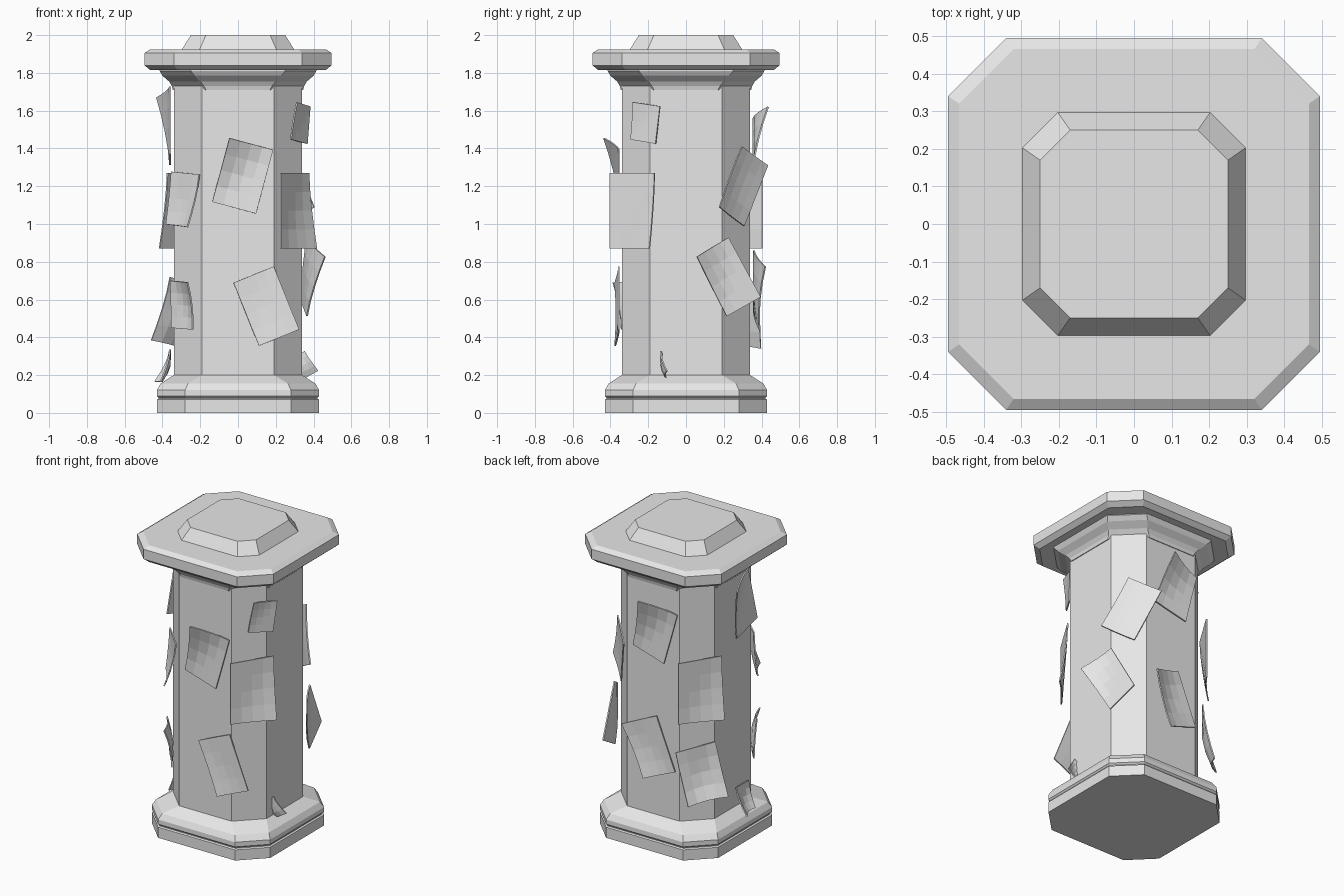
import bpy
import bmesh
from math import radians, cos, sin
from mathutils import Vector, Matrix

old = bpy.data.objects.get("Cube")
if old:
    bpy.data.objects.remove(old, do_unlink=True)

# One plain grey for everything
grey = bpy.data.materials.new("plain_grey")
grey.use_nodes = True
grey.diffuse_color = (0.8, 0.8, 0.8, 1)
grey.node_tree.nodes["Principled BSDF"].inputs["Base Color"].default_value = (0.8, 0.8, 0.8, 1)


def finish(name, bm):
    bmesh.ops.recalc_face_normals(bm, faces=bm.faces)
    mesh = bpy.data.meshes.new(name)
    bm.to_mesh(mesh)
    bm.free()
    mesh.materials.append(grey)
    obj = bpy.data.objects.new(name, mesh)
    bpy.context.collection.objects.link(obj)
    return obj


def chamfered_stack(name, profile):
    """Loft square rings with cut corners: (half width, half flat edge, height)."""
    bm = bmesh.new()
    rings = []
    for h, c, z in profile:
        outline = [(h, -c), (h, c), (c, h), (-c, h), (-h, c), (-h, -c), (-c, -h), (c, -h)]
        rings.append([bm.verts.new((x, y, z)) for x, y in outline])
    for low, high in zip(rings, rings[1:]):
        for i in range(8):
            j = (i + 1) % 8
            bm.faces.new((low[i], low[j], high[j], high[i]))
    bm.faces.new(rings[0][::-1])
    bm.faces.new(rings[-1])
    return finish(name, bm)


def paper(name, centre, facing, width, height, roll, lifts, cells=4):
    """Thin sheet facing outward; lifts curl the TL, TR, BL, BR corners."""
    a = radians(facing)
    normal = Vector((cos(a), sin(a), 0))
    right = Vector((-sin(a), cos(a), 0))
    up = Vector((0, 0, 1))
    turn = Matrix.Rotation(radians(roll), 3, normal)
    corners = ((-1, 1), (1, 1), (-1, -1), (1, -1))
    bm = bmesh.new()
    bmesh.ops.create_grid(bm, x_segments=cells, y_segments=cells, size=1)
    for v in bm.verts:
        u, w = v.co.x, v.co.y
        lift = sum(k * max(0, (su * u + sw * w) / 2) ** 1.5
                   for k, (su, sw) in zip(lifts, corners))
        flat = turn @ (right * u * width / 2 + up * w * height / 2)
        v.co = Vector(centre) + flat + normal * lift
    obj = finish(name, bm)
    thick = obj.modifiers.new("thickness", 'SOLIDIFY')
    thick.thickness = 0.008
    thick.offset = 0
    return obj


# Column, from the ground up
chamfered_stack("plinth", [(0.43, 0.28, 0), (0.43, 0.28, 0.07), (0.42, 0.275, 0.075),
                           (0.42, 0.275, 0.085)])
chamfered_stack("base_moulding", [(0.42, 0.275, 0.08), (0.43, 0.28, 0.09), (0.43, 0.28, 0.12),
                                  (0.41, 0.265, 0.155), (0.34, 0.19, 0.2)])
chamfered_stack("shaft", [(0.34, 0.19, 0.19), (0.34, 0.19, 1.74)])
chamfered_stack("cap_moulding", [(0.345, 0.17, 1.71), (0.35, 0.18, 1.73), (0.365, 0.2, 1.755),
                                 (0.40, 0.23, 1.785), (0.415, 0.25, 1.81), (0.415, 0.25, 1.83)])
chamfered_stack("cap_slab", [(0.465, 0.32, 1.815), (0.495, 0.34, 1.84), (0.495, 0.34, 1.905),
                             (0.465, 0.32, 1.925)])
chamfered_stack("cap_top", [(0.30, 0.205, 1.92), (0.25, 0.17, 2.0)])

# Sheets on the front
paper("front_upper_paper", (0.025, -0.355, 1.255), -90, 0.24, 0.35, -15, (0.08, 0, 0, 0.01))
paper("front_lower_paper", (0.15, -0.355, 0.565), -90, 0.23, 0.36, 22, (0.02, 0, 0.02, 0))
# Sheets on the front left corner and left side
paper("left_corner_large_paper", (0.30, -0.285, 1.07), -32, 0.28, 0.40, 0, (0, 0, 0, 0.05))
paper("left_corner_small_paper", (0.33, -0.215, 1.535), -33, 0.16, 0.20, -8, (0.02, 0, 0, 0))
paper("left_lower_paper", (0.365, 0.22, 0.72), 12, 0.21, 0.36, 29, (0.06, 0, 0, 0))
paper("left_foot_paper", (0.34, -0.13, 0.25), 75, 0.10, 0.12, -30, (0, 0, 0.05, 0.03))
paper("back_left_paper", (0.265, 0.295, 1.2), 40, 0.22, 0.36, -27, (0.02, 0, 0.03, 0))
# Sheets on the back
paper("back_upper_paper", (-0.025, 0.355, 1.42), 90, 0.24, 0.35, -15, (0.08, 0, 0, 0.01))
paper("back_lower_paper", (0, 0.36, 0.65), 90, 0.23, 0.36, 22, (0.06, 0, 0.03, 0))
# Sheets on the right side and its corners
paper("right_corner_large_paper", (-0.30, 0.285, 1.07), 148, 0.28, 0.40, 0, (0, 0, 0, 0.05))
paper("right_corner_low_paper", (-0.30, 0.28, 0.53), 140, 0.25, 0.34, 10, (0, 0, 0.07, 0.08))
paper("right_upper_paper", (-0.36, -0.07, 1.52), 180, 0.22, 0.37, 15, (0.07, 0, 0, 0))
paper("right_foot_paper", (-0.36, -0.07, 0.25), 180, 0.13, 0.17, 0, (0, 0, 0.08, 0.05))
paper("front_right_upper_paper", (-0.285, -0.27, 1.13), -135, 0.21, 0.28, -4, (0, 0, 0.02, 0.07))
paper("front_right_lower_paper", (-0.285, -0.27, 0.57), -135, 0.18, 0.25, -3, (0.02, 0.07, 0, 0.02))
